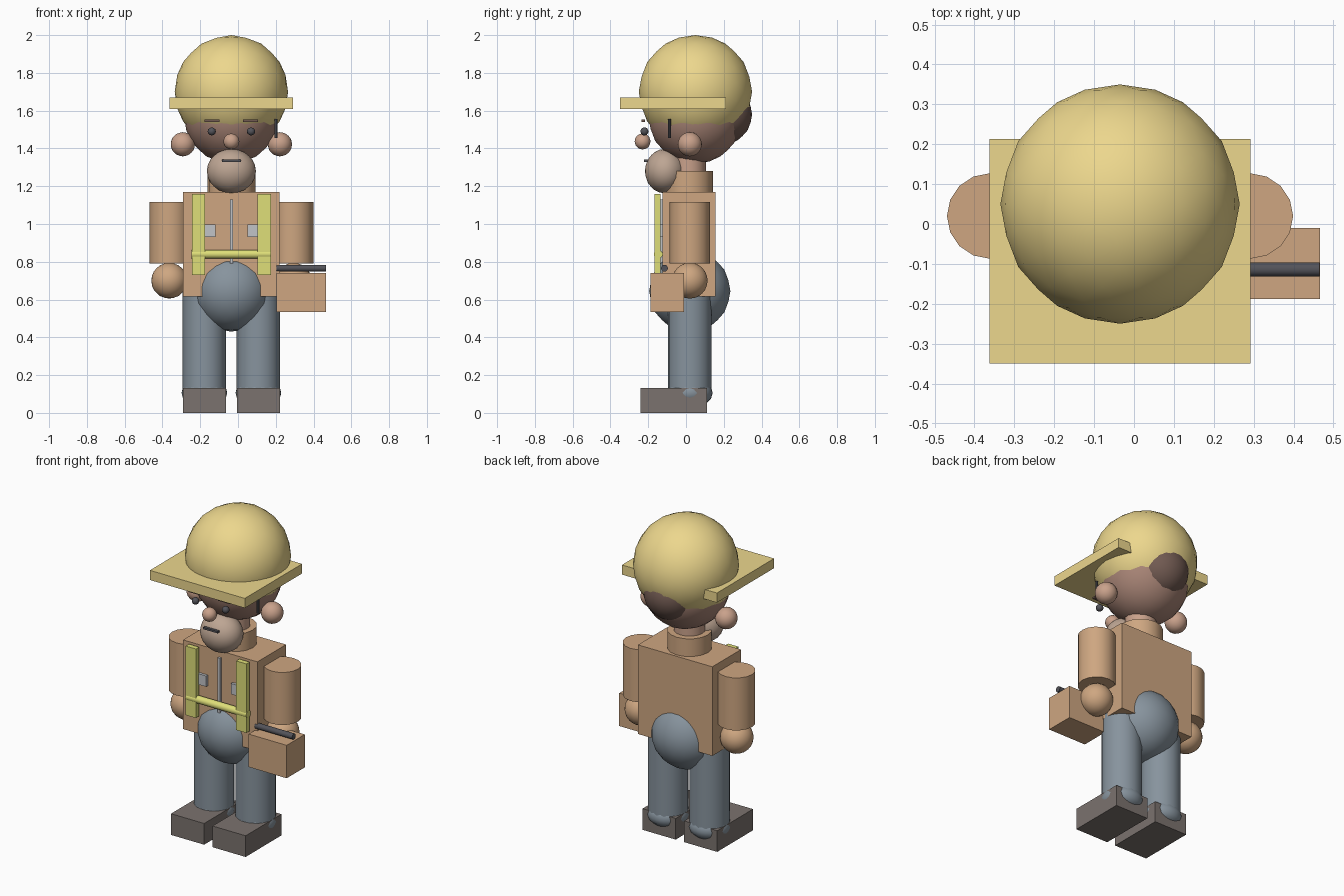
import bpy
from math import radians, pi
from mathutils import Matrix

if "Cube" in bpy.data.objects:
    bpy.data.objects.remove(bpy.data.objects["Cube"])

CX = -0.035  # the body's mirror plane


def material(name, r, g, b):
    m = bpy.data.materials.new(name)
    m.diffuse_color = [(c / 255) ** 2.2 for c in (r, g, b)] + [1]
    m.use_nodes = True
    m.node_tree.nodes["Principled BSDF"].inputs["Base Color"].default_value = m.diffuse_color
    return m


YELLOW = material("hat_yellow", 236, 214, 140)
VEST = material("strap_yellow", 222, 222, 120)
SKIN = material("skin", 200, 160, 138)
FACE = material("face", 165, 130, 116)
HAIR = material("hair", 112, 90, 82)
BEARD = material("beard", 188, 164, 146)
SHIRT = material("shirt", 205, 165, 128)
TROUSER = material("trousers", 134, 146, 156)
SHOE = material("shoes", 122, 114, 110)
DARK = material("dark", 84, 84, 90)
METAL = material("metal", 192, 194, 198)

# Puts an icosphere edge, not a vertex, on top
ICO_TURN = Matrix.Rotation(pi / 2, 4, 'Z') @ Matrix.Rotation(radians(-31.717), 4, 'Y')


def finish(name, mat, smooth=True):
    ob = bpy.context.object
    ob.name = name
    ob.data.materials.append(mat)
    if smooth:
        bpy.ops.object.shade_smooth_by_angle(angle=radians(40))
    return ob


def ball(name, x, y, z, r, mat, sub=3):
    """Round ball; r is a radius or three radii."""
    rx, ry, rz = r if isinstance(r, tuple) else (r, r, r)
    bpy.ops.mesh.primitive_ico_sphere_add(subdivisions=sub, radius=1)
    ob = bpy.context.object
    ob.data.transform(Matrix.Diagonal((rx, ry, rz, 1)) @ ICO_TURN)
    ob.location = (x, y, z)
    return finish(name, mat)


def box(name, x, y, z, mat):
    """Box from (min, max) pairs."""
    spans = (x, y, z)
    bpy.ops.mesh.primitive_cube_add(size=1, location=[(a + b) / 2 for a, b in spans])
    bpy.context.object.data.transform(Matrix.Diagonal([b - a for a, b in spans] + [1]))
    return finish(name, mat, False)


def post(name, x, y, z, r, mat, sides=16):
    """Upright cylinder between two heights."""
    bpy.ops.mesh.primitive_cylinder_add(vertices=sides, radius=r, depth=z[1] - z[0],
                                        location=(x, y, sum(z) / 2))
    return finish(name, mat)


def bar(name, x, y, z, r, mat):
    """Cylinder lying along x."""
    bpy.ops.mesh.primitive_cylinder_add(vertices=16, radius=r, depth=x[1] - x[0],
                                        location=(sum(x) / 2, y, z), rotation=(0, pi / 2, 0))
    return finish(name, mat)


# Hat
ball("hat_dome", CX, 0.05, 1.70, 0.30, YELLOW)
box("hat_brim", (CX - 0.327, CX + 0.327), (-0.35, 0.213), (1.61, 1.67), YELLOW)

# Head
ball("head", CX, 0.05, 1.57, 0.25, FACE)
ball("back_hair", CX, 0.19, 1.58, 0.16, HAIR)
ball("nose", CX, -0.23, 1.437, 0.042, SKIN)
ball("beard", CX, -0.11, 1.28, (0.13, 0.108, 0.118), BEARD)
box("mouth", (CX - 0.05, CX + 0.05), (-0.222, -0.205), (1.329, 1.341), DARK)
post("ear_pencil", 0.20, -0.088, (1.455, 1.555), 0.008, DARK, 8)

# Neck and torso
post("neck", CX, 0.015, (1.15, 1.36), 0.09, SKIN)
post("collar", CX, 0.015, (1.15, 1.28), 0.127, SHIRT)
box("torso", (CX - 0.256, CX + 0.256), (-0.125, 0.157), (0.615, 1.17), SHIRT)
ball("hips", CX, 0.02, 0.645, 0.215, TROUSER)

# Jacket front
box("zipper", (CX - 0.008, CX + 0.008), (-0.14, -0.12), (0.79, 1.13), METAL)
bar("strap_crossbar", (CX - 0.21, CX + 0.21), -0.147, 0.84, 0.023, VEST)

# Paired parts
for side, s in (("left", 1), ("right", -1)):
    def span(a, b):
        return tuple(sorted((CX + s * a, CX + s * b)))

    ball(side + "_ear", CX + s * 0.257, 0.02, 1.422, 0.064, SKIN)
    ball(side + "_eye", CX + s * 0.104, -0.22, 1.49, 0.022, DARK, 2)
    box(side + "_eyebrow", span(0.062, 0.142), (-0.235, -0.217), (1.541, 1.552), HAIR)
    box(side + "_strap", span(0.139, 0.209), (-0.166, -0.134), (0.73, 1.16), VEST)
    box(side + "_pocket", span(0.085, 0.145), (-0.142, -0.12), (0.93, 0.997), METAL)
    post(side + "_arm", CX + s * 0.327, 0.02, (0.79, 1.117), 0.107, SHIRT)
    ball(side + "_hand", CX + s * 0.329, 0.02, 0.70, 0.095, SHIRT)
    leg_x = CX + s * 0.143
    post(side + "_leg", leg_x, 0.02, (0.10, 0.68), 0.115, TROUSER)
    bpy.ops.mesh.primitive_torus_add(location=(leg_x, 0.02, 0.106), major_segments=32,
                                     minor_segments=12, major_radius=0.062, minor_radius=0.059)
    finish(side + "_cuff", TROUSER)
    box(side + "_shoe", span(0.029, 0.257), (-0.242, 0.11), (0, 0.132), SHOE)

# Toolbox
box("toolbox", (0.205, 0.467), (-0.188, -0.01), (0.535, 0.74), SHIRT)
bar("toolbox_handle", (0.205, 0.465), -0.114, 0.766, 0.018, DARK)
